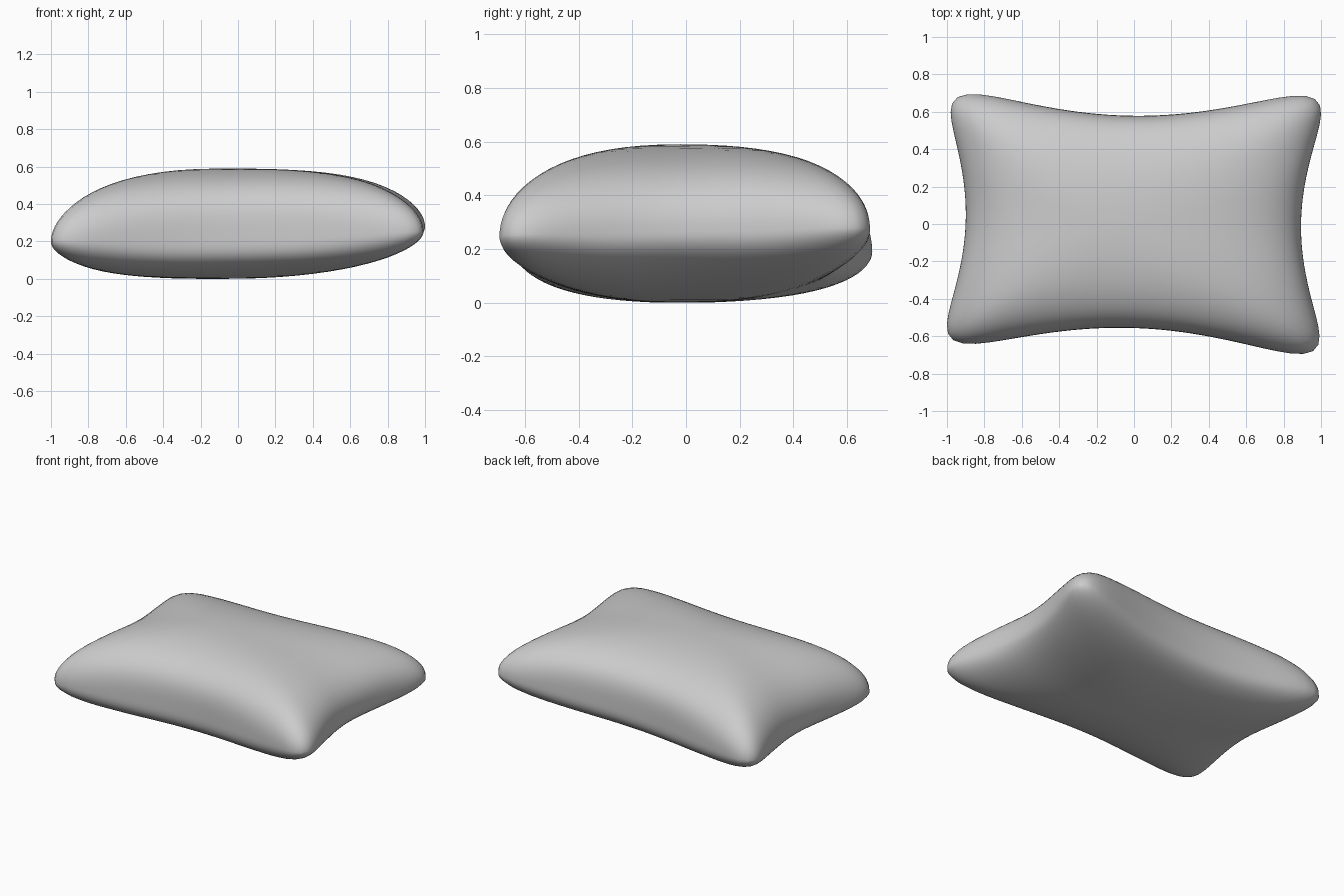
import bpy, bmesh, math
from mathutils import Vector

cube = bpy.data.objects.get("Cube")
if cube:
    bpy.data.objects.remove(cube, do_unlink=True)

SEGMENTS, RINGS = 128, 22
# Slightly uneven corners (x, y, height of the rim), keyed by side
CORNERS = {
    (1, 1): Vector((1.043, 0.723, 0.28)),
    (-1, 1): Vector((-1.017, 0.732, 0.185)),
    (-1, -1): Vector((-1.042, -0.673, 0.20)),
    (1, -1): Vector((1.033, -0.737, 0.25)),
}
MIDDLE, TOP, BOTTOM = 0.23, 0.36, 0.23


def lerp_corners(u, v):
    total = Vector((0, 0, 0))
    for (a, b), corner in CORNERS.items():
        total += corner * (1 + a * u) * (1 + b * v) / 4
    return total


def pillow_point(angle, t, side):
    """Point at an angle, from the rim (t = 0) to the centre (t = 1)."""
    phi = math.pi / 2 * t ** 1.5
    # flatter top, rounder underside
    s = max(math.cos(phi), 0) ** (0.8 if side > 0 else 0.95)
    # rounded square that softens towards an off-centre peak
    c, d = math.cos(angle), math.sin(angle)
    e = 2.5 + 7.5 * s * s
    r = s / (abs(c) ** e + abs(d) ** e) ** (1 / e)
    u, v = r * c - 0.1 * (1 - s), r * d - 0.06 * (1 - s)
    p = lerp_corners(u, v)
    # pinched sides
    p.x -= (0.145 if u > 0 else 0.13) * u * max(1 - v * v, 0) ** 1.5
    p.y -= 0.149 * v * max(1 - u * u, 0) ** 1.5
    # puffy long sides, gentler ends, slim corners
    corner = math.sin(2 * angle) ** 6
    fullness = 2.9 - s * s * (0.5 * math.cos(2 * angle) + 0.9 * corner)
    bulge = math.sin(phi) ** (2 / fullness)
    rim = MIDDLE + (p.z - MIDDLE) * s
    p.z = rim + side * bulge * (TOP if side > 0 else BOTTOM)
    return p


# Pillow: rings from the bottom centre, over the rim, to the top centre
bm = bmesh.new()
levels = [(1 - k / RINGS, -1) for k in range(1, RINGS)]
levels += [(k / RINGS, 1) for k in range(RINGS)]
rings = [[bm.verts.new(pillow_point(math.tau * i / SEGMENTS, t, side))
          for i in range(SEGMENTS)] for t, side in levels]
for low, high in zip(rings, rings[1:]):
    for i in range(SEGMENTS):
        j = (i + 1) % SEGMENTS
        bm.faces.new((low[i], low[j], high[j], high[i]))
for ring, side in ((rings[0], -1), (rings[-1], 1)):
    pole = bm.verts.new(pillow_point(0, 1, side))
    for i in range(SEGMENTS):
        bm.faces.new((ring[i], ring[(i + 1) % SEGMENTS], pole))
bmesh.ops.recalc_face_normals(bm, faces=bm.faces)

mesh = bpy.data.meshes.new("pillow")
bm.to_mesh(mesh)
bm.free()
for face in mesh.polygons:
    face.use_smooth = True
pillow = bpy.data.objects.new("pillow", mesh)
bpy.context.collection.objects.link(pillow)

# Plain fabric
fabric = bpy.data.materials.new("light_grey_fabric")
fabric.use_nodes = True
colour = (0.6, 0.6, 0.6, 1)
fabric.diffuse_color = colour
shader = next(n for n in fabric.node_tree.nodes if n.type == "BSDF_PRINCIPLED")
shader.inputs["Base Color"].default_value = colour
mesh.materials.append(fabric)
